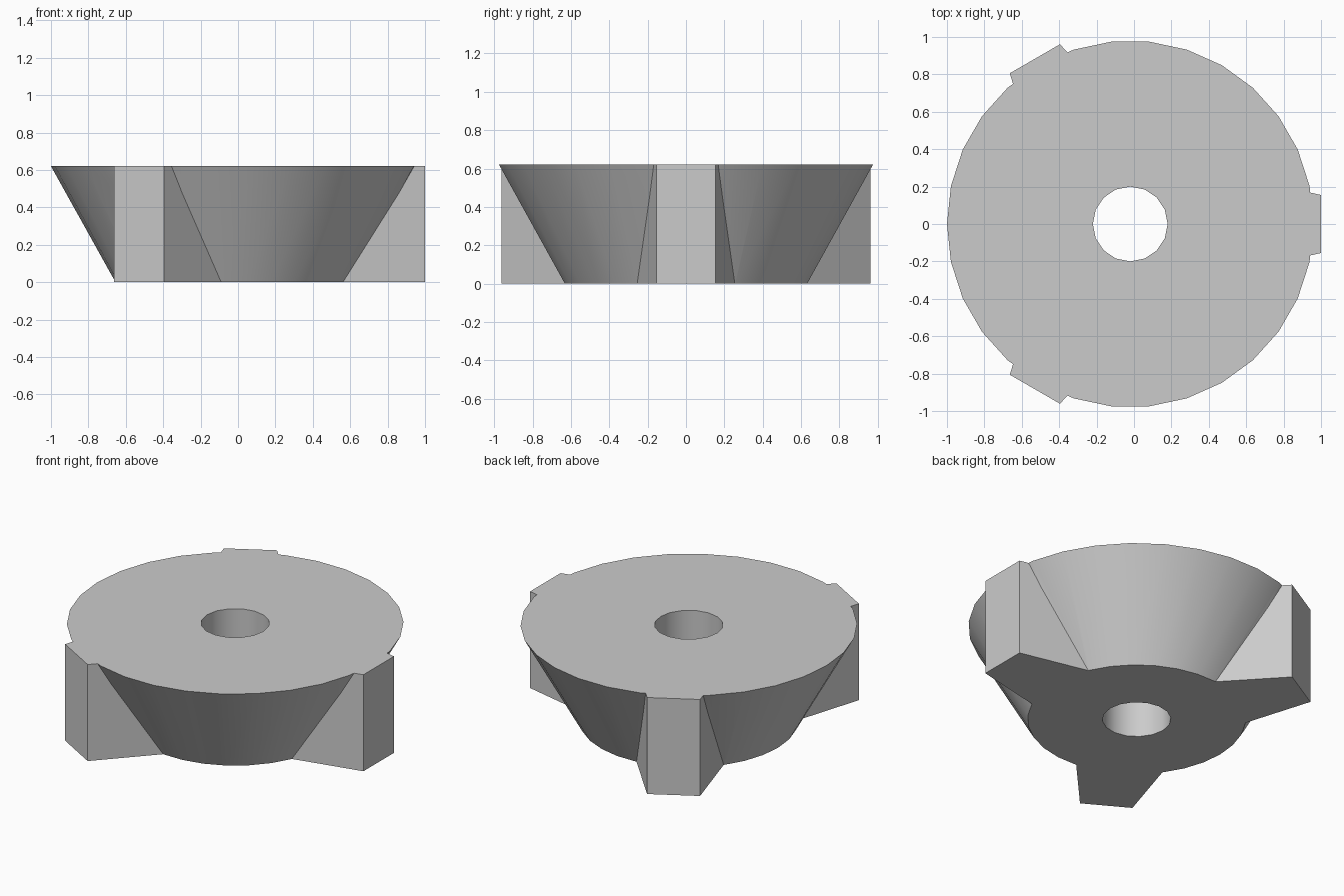
import bpy, bmesh, math
from mathutils import Matrix

if "Cube" in bpy.data.objects:
    bpy.data.objects.remove(bpy.data.objects["Cube"], do_unlink=True)

HEIGHT = 0.62
CENTRE_X = -0.02

grey = bpy.data.materials.new("plain grey")
grey.use_nodes = True
colour = (0.6, 0.6, 0.6, 1)
grey.diffuse_color = colour
grey.node_tree.nodes["Principled BSDF"].inputs["Base Color"].default_value = colour


def ring(radius, sides):
    return [(radius * math.cos(math.tau * i / sides),
             radius * math.sin(math.tau * i / sides)) for i in range(sides)]


def loft(name, lower, upper, z0, z1, turn=0):
    """Closed solid between two matching outlines."""
    bm = bmesh.new()
    a = [bm.verts.new((x, y, z0)) for x, y in lower]
    b = [bm.verts.new((x, y, z1)) for x, y in upper]
    n = len(a)
    bm.faces.new(a[::-1])
    bm.faces.new(b)
    for i in range(n):
        j = (i + 1) % n
        bm.faces.new((a[i], a[j], b[j], b[i]))
    bm.transform(Matrix.Translation((CENTRE_X, 0, 0)) @ Matrix.Rotation(turn, 4, "Z"))
    mesh = bpy.data.meshes.new(name)
    bm.to_mesh(mesh)
    bm.free()
    mesh.materials.append(grey)
    obj = bpy.data.objects.new(name, mesh)
    bpy.context.collection.objects.link(obj)
    return obj


def combine(target, tool, operation):
    mod = target.modifiers.new(operation.lower(), "BOOLEAN")
    mod.operation = operation
    mod.solver = "EXACT"
    mod.object = tool
    bpy.ops.object.modifier_apply(modifier=mod.name)
    bpy.data.objects.remove(tool, do_unlink=True)


# Tapered disc, wider at the top
body = loft("tapered_disc", ring(0.635, 30), ring(0.98, 30), 0, HEIGHT)
bpy.ops.object.select_all(action="DESELECT")
bpy.context.view_layer.objects.active = body
body.select_set(True)

# Three lugs that flare towards the centre
lug = [(0.4, -0.296), (1.02, -0.155), (1.02, 0.155), (0.4, 0.296)]
for i in range(3):
    combine(body, loft("lug", lug, lug, 0, HEIGHT, math.tau * i / 3), "UNION")

# Central bore
bore = ring(0.2, 16)
combine(body, loft("bore_cutter", bore, bore, -0.1, HEIGHT + 0.1), "DIFFERENCE")

bpy.ops.object.shade_smooth_by_angle(angle=math.radians(25))
